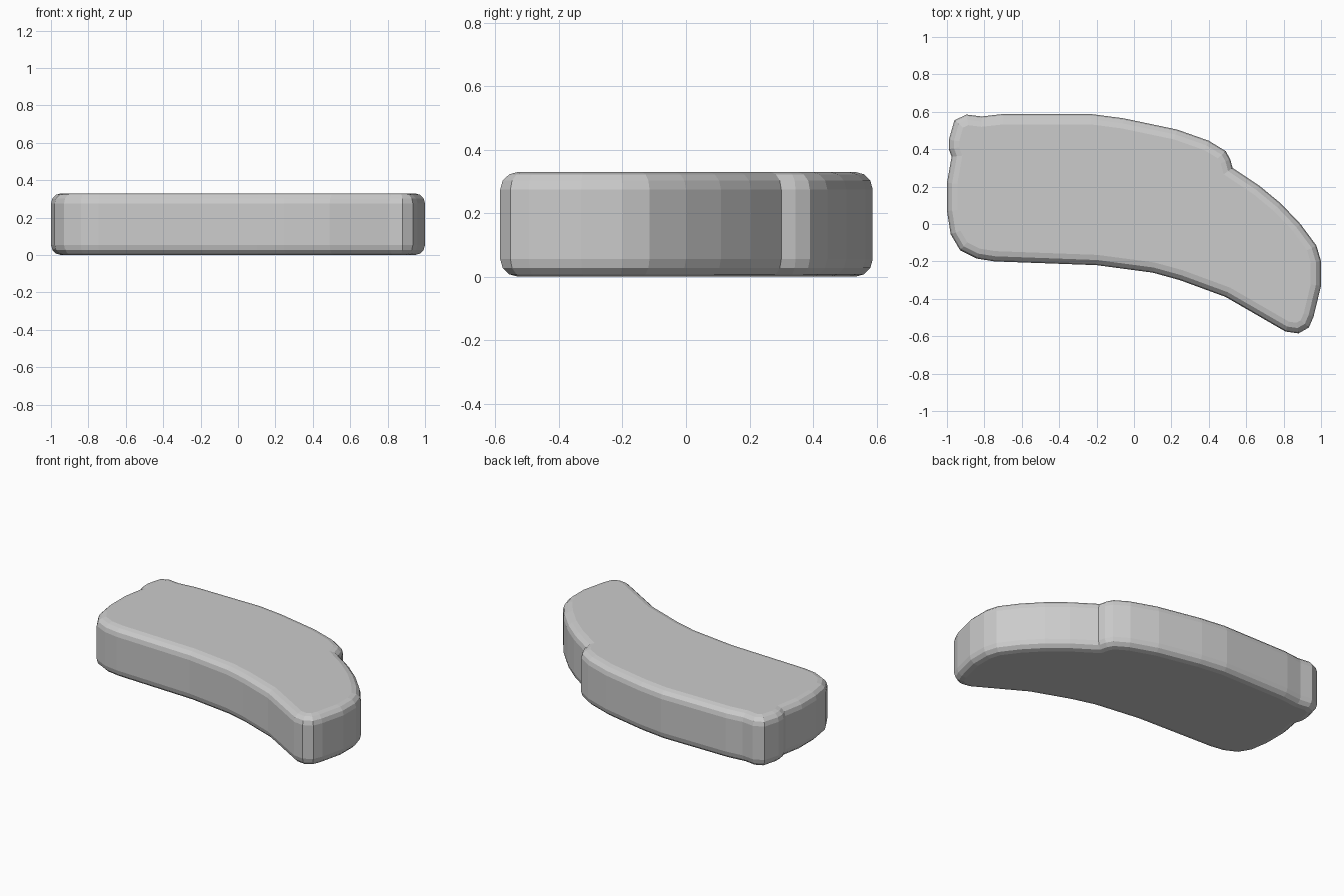
import bpy, bmesh, math
from mathutils import Vector

if "Cube" in bpy.data.objects:
    bpy.data.objects.remove(bpy.data.objects["Cube"])

HEIGHT = 0.33
RADIUS = 0.055   # rounding of the top and bottom rims
STEPS = 3        # facets per rounded rim

# Plan outline, clockwise from the back left corner
outline = [Vector(p) for p in [
    (-0.96, 0.555), (-0.895, 0.585), (-0.815, 0.575), (-0.70, 0.588),
    (-0.23, 0.588), (-0.055, 0.565), (0.23, 0.505), (0.40, 0.445),
    (0.49, 0.39), (0.515, 0.345), (0.527, 0.30), (0.67, 0.205),
    (0.785, 0.11), (0.89, 0.0), (0.975, -0.115), (1.0, -0.20),
    (1.0, -0.33), (0.96, -0.495), (0.935, -0.553), (0.88, -0.585),
    (0.81, -0.575), (0.49, -0.39), (0.245, -0.30), (0.10, -0.26),
    (-0.20, -0.22), (-0.745, -0.20), (-0.84, -0.185), (-0.93, -0.14),
    (-0.98, -0.055), (-1.0, 0.07), (-1.0, 0.22), (-0.975, 0.36),
    (-0.99, 0.40), (-0.99, 0.45)]]


def inset(points, d):
    """Move every edge of a clockwise outline inward by d."""
    result = []
    for i, p in enumerate(points):
        a = (p - points[i - 1]).normalized()
        b = (points[(i + 1) % len(points)] - p).normalized()
        na, nb = Vector((a.y, -a.x)), Vector((b.y, -b.x))
        result.append(p + (na + nb) * d / (1 + na.dot(nb)))
    return result


# Rounded rim profile: (inset, height) from bottom to top
arc = [k * math.pi / 2 / STEPS for k in range(STEPS + 1)]
bottom = [(RADIUS * (1 - math.sin(t)), RADIUS * (1 - math.cos(t))) for t in arc]
profile = bottom + [(d, HEIGHT - z) for d, z in reversed(bottom)]

# Slab body: stacked rings joined by quads and capped
bm = bmesh.new()
rings = [[bm.verts.new((p.x, p.y, z)) for p in inset(outline, d)] for d, z in profile]
for low, high in zip(rings, rings[1:]):
    for i in range(len(low)):
        bm.faces.new((low[i - 1], low[i], high[i], high[i - 1]))
bm.faces.new(rings[0])
bm.faces.new(rings[-1])
bmesh.ops.recalc_face_normals(bm, faces=bm.faces)

mesh = bpy.data.meshes.new("curved_slab")
bm.to_mesh(mesh)
bm.free()
slab = bpy.data.objects.new("curved_slab", mesh)
bpy.context.collection.objects.link(slab)

grey = bpy.data.materials.new("light grey")
grey.diffuse_color = (0.6, 0.6, 0.6, 1)
grey.use_nodes = True
grey.node_tree.nodes["Principled BSDF"].inputs["Base Color"].default_value = grey.diffuse_color
mesh.materials.append(grey)
